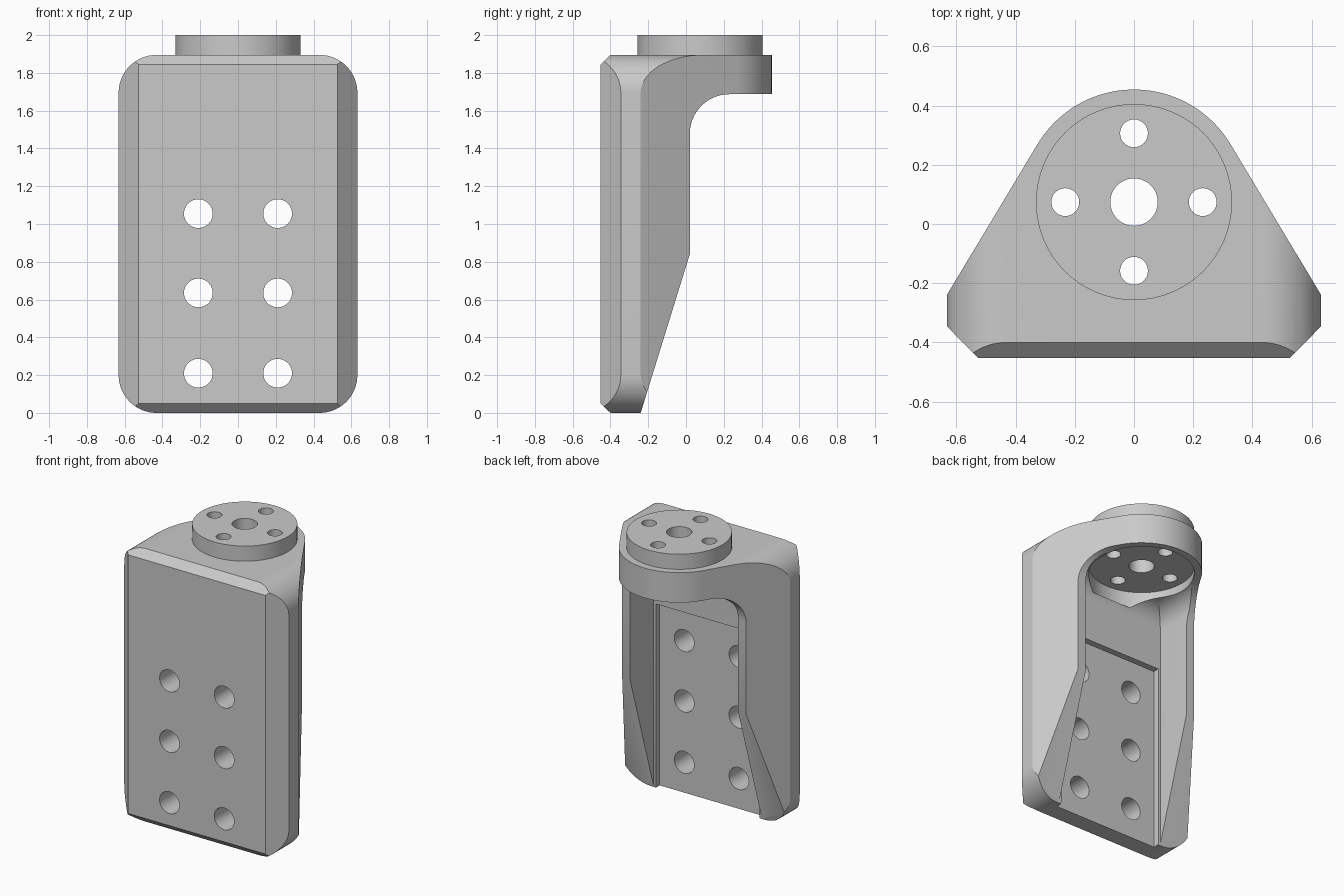
import bpy, bmesh
from math import sin, cos, radians
from mathutils import Vector

cube = bpy.data.objects.get("Cube")
if cube:
    bpy.data.objects.remove(cube, do_unlink=True)

grey = bpy.data.materials.new("plain grey")
grey.use_nodes = True
GREY = (0.59, 0.59, 0.59, 1)
grey.diffuse_color = GREY
grey.node_tree.nodes["Principled BSDF"].inputs["Base Color"].default_value = GREY

# Maps a profile point (a, b) and an extrusion position t to 3D
PLANES = {
    "xy": lambda a, b, t: Vector((a, b, t)),
    "xz": lambda a, b, t: Vector((a, t, b)),
    "yz": lambda a, b, t: Vector((t, a, b)),
}


def arc(cx, cy, r, start, end, steps=16):
    angles = [radians(start + (end - start) * i / steps) for i in range(steps + 1)]
    return [(cx + r * cos(a), cy + r * sin(a)) for a in angles]


def prism(name, plane, points, low, high):
    """Extrude a closed profile between two positions along its normal."""
    place = PLANES[plane]
    bm = bmesh.new()
    base = [bm.verts.new(place(a, b, low)) for a, b in points]
    cap = [bm.verts.new(place(a, b, high)) for a, b in points]
    bm.faces.new(base)
    bm.faces.new(cap)
    for i in range(len(points)):
        j = (i + 1) % len(points)
        bm.faces.new((base[i], base[j], cap[j], cap[i]))
    bmesh.ops.recalc_face_normals(bm, faces=bm.faces)
    mesh = bpy.data.meshes.new(name)
    bm.to_mesh(mesh)
    bm.free()
    mesh.materials.append(grey)
    obj = bpy.data.objects.new(name, mesh)
    bpy.context.collection.objects.link(obj)
    return obj


def rod(name, plane, cx, cy, r, low, high, steps=48):
    return prism(name, plane, arc(cx, cy, r, 0, 360, steps)[:-1], low, high)


def combine(target, tool, operation):
    """Apply a boolean and discard the tool."""
    tool.hide_render = True
    mod = target.modifiers.new("cut", "BOOLEAN")
    mod.operation = operation
    mod.solver = "EXACT"
    mod.object = tool
    bpy.context.view_layer.update()
    graph = bpy.context.evaluated_depsgraph_get()
    mesh = bpy.data.meshes.new_from_object(target.evaluated_get(graph))
    target.modifiers.clear()
    target.data = mesh
    bpy.data.objects.remove(tool, do_unlink=True)


WIDE, TOP, UNDER = 0.632, 1.895, 1.687
AXIS_Y = 0.074

# Outer body: plan outline crossed with the front and side outlines
plan = [(-0.527, -0.452), (0.527, -0.452), (WIDE, -0.345), (WIDE, -0.24)]
plan += arc(0, AXIS_Y, 0.38, 31, 149, 40)
plan += [(-WIDE, -0.24), (-WIDE, -0.345)]
bracket = prism("bracket", "xy", plan, -0.1, 2.1)

r = 0.2
front = (arc(WIDE - r, r, r, -90, 0) + arc(WIDE - r, TOP - r, r, 0, 90)
         + arc(r - WIDE, TOP - r, r, 90, 180) + arc(r - WIDE, r, r, 180, 270))
combine(bracket, prism("front_outline", "xz", front, -1, 1), "INTERSECT")

side = [(-0.46, 0.058), (-0.40, 0), (-0.24, 0), (0.02, 0.84)]
side += arc(0.23, UNDER - 0.21, 0.21, 180, 90)
side += [(0.6, UNDER), (0.6, TOP + 0.1), (-0.40, TOP + 0.1), (-0.40, TOP), (-0.46, TOP - 0.058)]
combine(bracket, prism("side_outline", "yz", side, -1, 1), "INTERSECT")

# Rear pocket with a rounded ceiling, open at the back and bottom
half, wall, r = 0.415, -0.237, 0.13
across = [(-half, -0.2), (half, -0.2)]
across += arc(half - r, UNDER - r, r, 0, 90) + arc(r - half, UNDER - r, r, 90, 180)
pocket = prism("pocket", "xz", across, -0.6, 0.9)
depth = [(0.8, UNDER), (0.8, -0.3), (wall, -0.3)] + arc(wall + r, UNDER - r, r, 180, 90)
combine(pocket, prism("pocket_depth", "yz", depth, -0.8, 0.8), "INTERSECT")
combine(bracket, pocket, "DIFFERENCE")

# Shallow mounting recess and round clearance under the top plate
recess = [(-0.398, -0.2), (0.398, -0.2), (0.398, 1.275), (-0.398, 1.275)]
combine(bracket, prism("recess", "xz", recess, -0.28, -0.1), "DIFFERENCE")
combine(bracket, rod("clearance", "xy", 0, AXIS_Y, 0.332, 1.62, 1.735, 64), "DIFFERENCE")

# Raised disc on top
combine(bracket, rod("top_disc", "xy", 0, AXIS_Y, 0.331, TOP - 0.05, 2, 64), "UNION")

# Centre hole and four screw holes through the top
combine(bracket, rod("centre_hole", "xy", 0, AXIS_Y, 0.08, 1.65, 2.2), "DIFFERENCE")
for dx, dy in ((1, 0), (-1, 0), (0, 1), (0, -1)):
    hole = rod("screw_hole", "xy", dx * 0.232, AXIS_Y + dy * 0.232, 0.047, 1.65, 2.2, 32)
    combine(bracket, hole, "DIFFERENCE")

# Two columns of holes through the front plate
for x in (-0.21, 0.21):
    for z in (0.21, 0.635, 1.055):
        combine(bracket, rod("plate_hole", "xz", x, z, 0.076, -0.6, -0.15, 36), "DIFFERENCE")

bpy.context.view_layer.objects.active = bracket
bracket.select_set(True)
bpy.ops.object.shade_smooth_by_angle(angle=radians(25))
